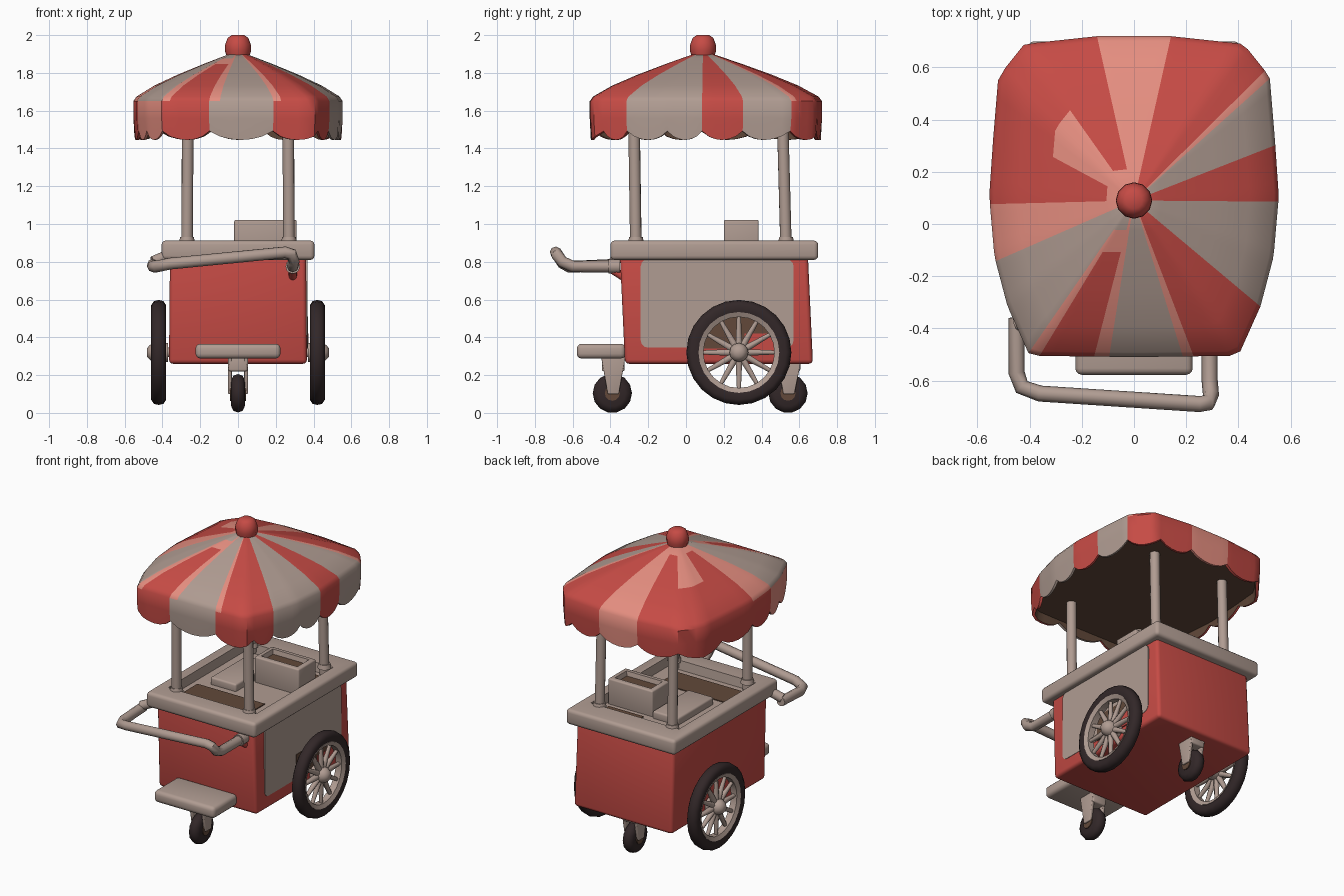
import bpy, bmesh
from math import sin, cos, pi, radians
from mathutils import Vector, Matrix

cube = bpy.data.objects.get("Cube")
if cube:
    bpy.data.objects.remove(cube, do_unlink=True)


def material(name, *rgb):
    lin = [((c / 255 + 0.055) / 1.055) ** 2.4 for c in rgb] + [1]
    m = bpy.data.materials.new(name)
    m.use_nodes = True
    m.diffuse_color = lin
    m.node_tree.nodes["Principled BSDF"].inputs["Base Color"].default_value = lin
    return m


RED = material("red paint", 198, 75, 69)
GREY = material("warm grey", 176, 156, 146)
SALMON = material("salmon", 229, 142, 128)
TYRE = material("tyre black", 50, 39, 40)
BROWN = material("dark brown", 98, 73, 58)


def finish(name, bm, mats, angle=35):
    bmesh.ops.recalc_face_normals(bm, faces=bm.faces[:])
    me = bpy.data.meshes.new(name)
    bm.to_mesh(me)
    bm.free()
    ob = bpy.data.objects.new(name, me)
    bpy.context.collection.objects.link(ob)
    for m in mats:
        me.materials.append(m)
    bpy.ops.object.select_all(action='DESELECT')
    ob.select_set(True)
    bpy.context.view_layer.objects.active = ob
    bpy.ops.object.shade_smooth_by_angle(angle=radians(angle))


def box(name, lo, hi, mats, bevel=0.0, shape=None, cut=None):
    """Axis-aligned box; shape(bm) runs before bevelling and cut(bm) after."""
    bm = bmesh.new()
    lo, hi = Vector(lo), Vector(hi)
    bmesh.ops.create_cube(bm, size=1)
    for v in bm.verts:
        v.co = (lo + hi) / 2 + v.co * (hi - lo)
    if shape:
        shape(bm)
    if bevel:
        bmesh.ops.bevel(bm, geom=bm.edges[:], offset=bevel, segments=3,
                        profile=0.5, affect='EDGES', clamp_overlap=True)
    if cut:
        cut(bm)
    finish(name, bm, mats)


def lathe(name, profile, center, axis, mat, sides=16, closed=False, angle=35):
    """Revolve (radius, height) points about an axis through center."""
    bm = bmesh.new()
    rings = [[bm.verts.new((r * cos(2 * pi * i / sides), r * sin(2 * pi * i / sides), h))
              for i in range(sides)] for r, h in profile]
    pairs = list(zip(rings, rings[1:])) + ([(rings[-1], rings[0])] if closed else [])
    for a, b in pairs:
        for i in range(sides):
            j = (i + 1) % sides
            bm.faces.new((a[i], a[j], b[j], b[i]))
    if not closed:
        bm.faces.new(rings[0])
        bm.faces.new(rings[-1])
    turn = Vector(axis).to_track_quat('Z', 'Y').to_matrix().to_4x4()
    bm.transform(Matrix.Translation(center) @ turn)
    finish(name, bm, [mat], angle)


def rod(name, p, q, r, mat, r2=None, sides=12):
    p, q = Vector(p), Vector(q)
    lathe(name, [(r, 0), (r2 or r, (q - p).length)], p, q - p, mat, sides, angle=62)


# Body, slightly wider at the foot, with its side panel
def splay(bm):
    for v in bm.verts:
        if v.co.z < 0.5:
            v.co.x *= 1.015
            v.co.y += 0.027


box("body", (-0.36, -0.35, 0.26), (0.36, 0.645, 0.84), [RED], 0.022, splay)


def round_corners(bm):
    edges = [e for e in bm.edges if abs(e.verts[0].co.x - e.verts[1].co.x) > 0.001]
    bmesh.ops.bevel(bm, geom=edges, offset=0.04, segments=3, profile=0.5, affect='EDGES')


box("side_panel", (0.357, -0.24, 0.345), (0.367, 0.57, 0.815), [GREY], 0, round_corners)
box("wheel_backing_brown", (0.362, 0.09, 0.34), (0.37, 0.46, 0.51), [BROWN])
box("wheel_backing_red", (0.364, 0.31, 0.33), (0.373, 0.48, 0.42), [RED])


# Counter with a sunken tray
def sink(bm):
    top = max(bm.faces, key=lambda f: f.calc_center_median().z)
    bmesh.ops.inset_region(bm, faces=[top], thickness=0.08)
    for v in top.verts:
        v.co.y += 0.05 if v.co.y < 0 else -0.08
    bmesh.ops.inset_region(bm, faces=[top], thickness=0.01)
    for v in top.verts:
        v.co.z -= 0.06


box("counter", (-0.405, -0.4, 0.81), (0.405, 0.7, 0.912), [GREY], 0.022, cut=sink)
box("tray_floor_front", (-0.28, -0.22, 0.85), (0.22, -0.03, 0.858), [BROWN])
box("tray_floor_back", (0.02, 0.42, 0.85), (0.28, 0.49, 0.858), [BROWN])
box("tray_shelf", (-0.22, 0.02, 0.84), (-0.03, 0.4, 0.9), [GREY], 0.012)


# Open container on the counter
def hollow(bm):
    top = max(bm.faces, key=lambda f: f.calc_center_median().z)
    bmesh.ops.inset_region(bm, faces=[top], thickness=0.03)
    bmesh.ops.inset_region(bm, faces=[top], thickness=0.01)
    for v in top.verts:
        v.co.z -= 0.03
    top.material_index = 1


box("container", (-0.02, 0.2, 0.84), (0.31, 0.385, 1.022), [GREY, BROWN], 0.01, cut=hollow)

# Canopy posts with collars
for side, sx in (("left", 1), ("right", -1)):
    for end, y, lean in (("front", -0.265, -0.01), ("back", 0.53, -0.018)):
        rod(f"{end}_{side}_post", (sx * 0.27, y, 0.86), (sx * 0.266, y + lean, 1.53), 0.031, GREY)
        rod(f"{end}_{side}_post_collar", (sx * 0.27, y, 0.9), (sx * 0.27, y, 0.93), 0.043, GREY, 0.036)

# Striped canopy: each sector is (start angle, roof colour, skirt colour) and ends in a scallop
R, G, S, B = 0, 1, 2, 3
sectors = [(-73, R, R), (-52, R, R), (-41, G, G), (-21, G, G), (-2, R, R), (20, G, G),
           (41, R, R), (58, R, R), (77, S, S), (103, R, R), (126, R, R), (153, R, R),
           (183, S, R), (205, G, S), (220, G, S), (236, R, R), (256, G, G), (287, R, R)]
pale_edges = (-73, 41, 236, 256)
roof = [(0.08, 1.9), (0.19, 1.877), (0.33, 1.847), (0.58, 1.79), (0.8, 1.733),
        (0.97, 1.675), (1.0, 1.65), (1.0, 1.56)]
outline = [(0, -0.615), (0.4, -0.61), (0.485, -0.42), (0.535, -0.23), (0.555, 0),
           (0.54, 0.22), (0.52, 0.46), (0.42, 0.585), (0.14, 0.615), (0, 0.615)]
STEPS = 6


def rim_point(deg, f, z):
    """Point at fraction f of the way to the outline, which mirrors in x."""
    c, s = cos(radians(deg)), sin(radians(deg))
    ray = Vector((abs(c), s))
    for p, q in zip(outline, outline[1:]):
        p, q = Vector(p), Vector(q)
        cp, cq = ray.cross(p), ray.cross(q)
        if cp * cq <= 0 and cp != cq:
            r = f * p.lerp(q, cp / (cp - cq)).length
            break
    return (r * c, 0.105 + r * s - 0.015 * (1 - f), z)


def canopy_colour(a, k, row, roof_mat, skirt_mat):
    if row > 8:                                   # inside of the hem
        return B
    if row > 5:
        return skirt_mat
    if row == 0 and 77 <= a <= 183:               # pale crown
        return S
    if a == 126 and row < 3:                      # pale patch
        return S
    if a == 236 and row < 2:                      # this stripe starts lower
        return (G, S)[row]
    return S if k == 0 and a in pale_edges else roof_mat


bm = bmesh.new()
columns, paint = [], []
for (a, rc, sc), (b, _, _) in zip(sectors, sectors[1:]):
    for k in range(STEPS):
        t = k / STEPS
        hem = 1.492 - 0.047 * sin(pi * t) ** 0.7
        rows = roof + [(0.99, hem), (0.965, hem), (0.955, 1.505)]
        columns.append([bm.verts.new(rim_point(a + (b - a) * t, f, z)) for f, z in rows])
        paint.append((a, k, rc, sc))
for i, (col, (a, k, rc, sc)) in enumerate(zip(columns, paint)):
    nxt = columns[(i + 1) % len(columns)]
    for row in range(len(col) - 1):
        face = bm.faces.new((col[row], nxt[row], nxt[row + 1], col[row + 1]))
        face.material_index = canopy_colour(a, k, row, rc, sc)
bm.faces.new([c[0] for c in columns])
# Flat ceiling under the canopy
bm.faces.new([c[-1] for c in columns]).material_index = B
finish("canopy", bm, [RED, GREY, SALMON, BROWN], 40)

lathe("canopy_knob", [(0.058, 0), (0.07, 0.04), (0.068, 0.07), (0.055, 0.105), (0.032, 0.12)],
      (0, 0.09, 1.88), (0, 0, 1), RED, 12, angle=50)

# Spoked wheels
for side, sx in (("left", 1), ("right", -1)):
    hub = Vector((sx * 0.42, 0.28, 0.32))
    lathe(f"{side}_tyre", [(0.21, -0.03), (0.25, -0.04), (0.272, -0.025), (0.278, 0),
                           (0.272, 0.025), (0.25, 0.04), (0.21, 0.03)], hub, (1, 0, 0), TYRE, 24, True, 50)
    lathe(f"{side}_rim", [(0.188, -0.022), (0.214, -0.034), (0.214, 0.034), (0.188, 0.022)],
          hub, (1, 0, 0), GREY, 24, True)
    lathe(f"{side}_hub", [(0.05, -0.05), (0.05, 0.03), (0.038, 0.048), (0.022, 0.062)],
          hub, (sx, 0, 0), GREY, 12, angle=60)
    for i in range(12):
        d = Vector((0, cos(pi * i / 6), sin(pi * i / 6)))
        rod(f"{side}_spoke_{i + 1}", hub + d * 0.03, hub + d * 0.2, 0.021, GREY, 0.012, 6)
rod("axle", (-0.4, 0.28, 0.32), (0.4, 0.28, 0.32), 0.025, GREY)


# Casters with forks that narrow downwards
def narrow(bm):
    mid = sum(v.co.y for v in bm.verts) / 8
    for v in bm.verts:
        if v.co.z < 0.15:
            v.co.y = mid + (v.co.y - mid) * 0.45


for end, y, top in (("front", -0.39, 0.3), ("back", 0.54, 0.28)):
    center = Vector((0, y, 0.104))
    lathe(f"{end}_caster_wheel", [(0.07, -0.036), (0.095, -0.025), (0.104, 0), (0.095, 0.025), (0.07, 0.036)],
          center, (1, 0, 0), TYRE, 14, angle=50)
    rod(f"{end}_caster_hub", center - Vector((0.042, 0, 0)), center + Vector((0.042, 0, 0)), 0.04, BROWN)
    for side, x in (("left", 0.043), ("right", -0.043)):
        box(f"{end}_caster_{side}_fork", (x - 0.01, y - 0.06, 0.1), (x + 0.01, y + 0.07, top), [GREY], 0.005, narrow)
    box(f"{end}_caster_mount", (-0.05, y - 0.055, 0.22), (0.05, y + 0.065, top), [GREY], 0.01)

# Footplate at the front
box("footplate", (-0.225, -0.578, 0.288), (0.225, -0.32, 0.366), [GREY], 0.025)

# Push handle with its sockets and brace
path = [(0.29, -0.36, 0.775), (0.29, -0.6, 0.775), (0.295, -0.655, 0.8), (0.285, -0.685, 0.84), (0.25, -0.69, 0.85),
        (-0.36, -0.65, 0.79), (-0.43, -0.625, 0.775), (-0.45, -0.57, 0.775), (-0.45, -0.36, 0.785)]
curve = bpy.data.curves.new("handle", 'CURVE')
curve.dimensions = '3D'
curve.bevel_depth = 0.031
curve.bevel_resolution = 2
curve.use_fill_caps = True
line = curve.splines.new('POLY')
line.points.add(len(path) - 1)
for p, co in zip(line.points, path):
    p.co = (*co, 1)
handle = bpy.data.objects.new("handle", curve)
bpy.context.collection.objects.link(handle)
curve.materials.append(GREY)
bpy.ops.object.select_all(action='DESELECT')
handle.select_set(True)
bpy.context.view_layer.objects.active = handle
bpy.ops.object.convert(target='MESH')
bpy.ops.object.shade_smooth_by_angle(angle=radians(50))

rod("handle_left_socket", (0.29, -0.41, 0.775), (0.29, -0.35, 0.775), 0.038, GREY)
rod("handle_right_socket", (-0.45, -0.38, 0.8), (-0.38, -0.36, 0.83), 0.03, GREY)
rod("handle_brace", (0.29, -0.33, 0.72), (0.29, -0.4, 0.765), 0.022, RED)
